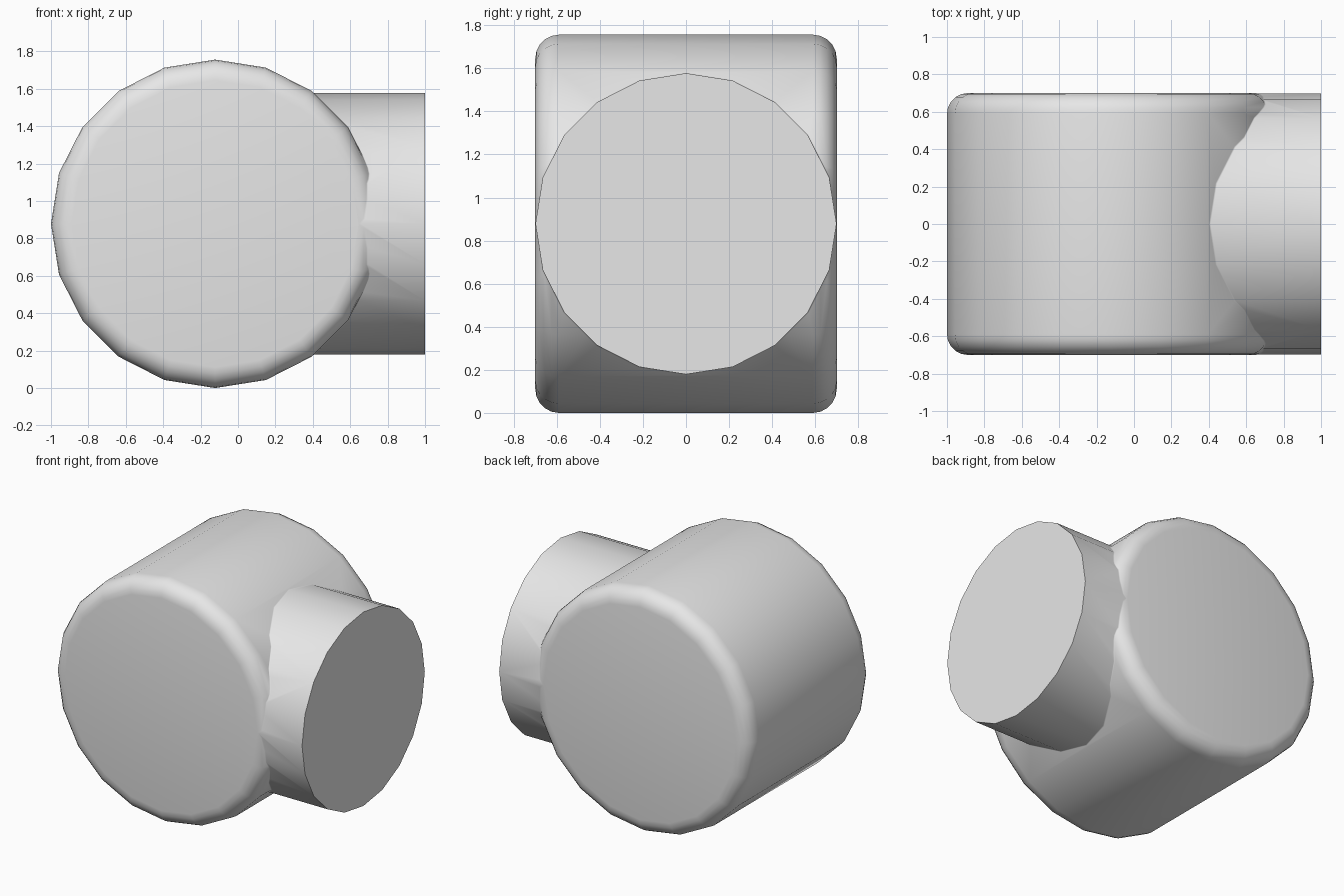
import bpy, bmesh
from math import radians
from mathutils import Matrix

if "Cube" in bpy.data.objects:
    bpy.data.objects.remove(bpy.data.objects["Cube"], do_unlink=True)

CENTRE_Z = 0.878
grey = bpy.data.materials.new("light grey")
grey.use_nodes = True
grey.diffuse_color = (0.8, 0.8, 0.8, 1)
grey.node_tree.nodes["Principled BSDF"].inputs["Base Color"].default_value = (0.8, 0.8, 0.8, 1)


def drum(name, radius, length, centre, axis, rim=0):
    """Twenty-sided cylinder with optionally rounded rims."""
    bm = bmesh.new()
    bmesh.ops.create_cone(bm, cap_ends=True, segments=20, radius1=radius,
                          radius2=radius, depth=length)
    if rim:
        edges = [e for e in bm.edges if abs(e.verts[0].co.z - e.verts[1].co.z) < 1e-4]
        bmesh.ops.bevel(bm, geom=edges, offset=rim, segments=5, profile=0.5,
                        affect='EDGES')
    turn = Matrix.Rotation(radians(90), 4, axis)
    bmesh.ops.transform(bm, matrix=Matrix.Translation(centre) @ turn, verts=bm.verts)
    mesh = bpy.data.meshes.new(name)
    bm.to_mesh(mesh)
    bm.free()
    mesh.materials.append(grey)
    obj = bpy.data.objects.new(name, mesh)
    bpy.context.collection.objects.link(obj)
    return obj


# Large body lying front to back, and the side branch
body = drum("pipe_joint", 0.878, 1.4, (-0.122, 0, CENTRE_Z), 'X', rim=0.11)
branch = drum("side_branch", 0.699, 1.0, (0.5, 0, CENTRE_Z), 'Y')

# Join both into one skin
union = body.modifiers.new("join", 'BOOLEAN')
union.operation = 'UNION'
union.solver = 'EXACT'
union.object = branch
bpy.context.view_layer.update()
evaluated = body.evaluated_get(bpy.context.evaluated_depsgraph_get())
body.data = bpy.data.meshes.new_from_object(evaluated)
body.modifiers.clear()
bpy.data.objects.remove(branch, do_unlink=True)

# Fillet the concave seam between body and branch
bm = bmesh.new()
bm.from_mesh(body.data)
bmesh.ops.remove_doubles(bm, verts=bm.verts, dist=0.004)
bmesh.ops.recalc_face_normals(bm, faces=bm.faces)
seam = [e for e in bm.edges if e.is_manifold and e.calc_face_angle_signed() < -0.02]
bmesh.ops.bevel(bm, geom=seam, offset=0.08, segments=4, profile=0.5,
                affect='EDGES', clamp_overlap=True)
bm.to_mesh(body.data)
bm.free()

# Smooth shading with crisp branch end
bpy.ops.object.select_all(action='DESELECT')
body.select_set(True)
bpy.context.view_layer.objects.active = body
bpy.ops.object.shade_smooth_by_angle(angle=radians(50))
